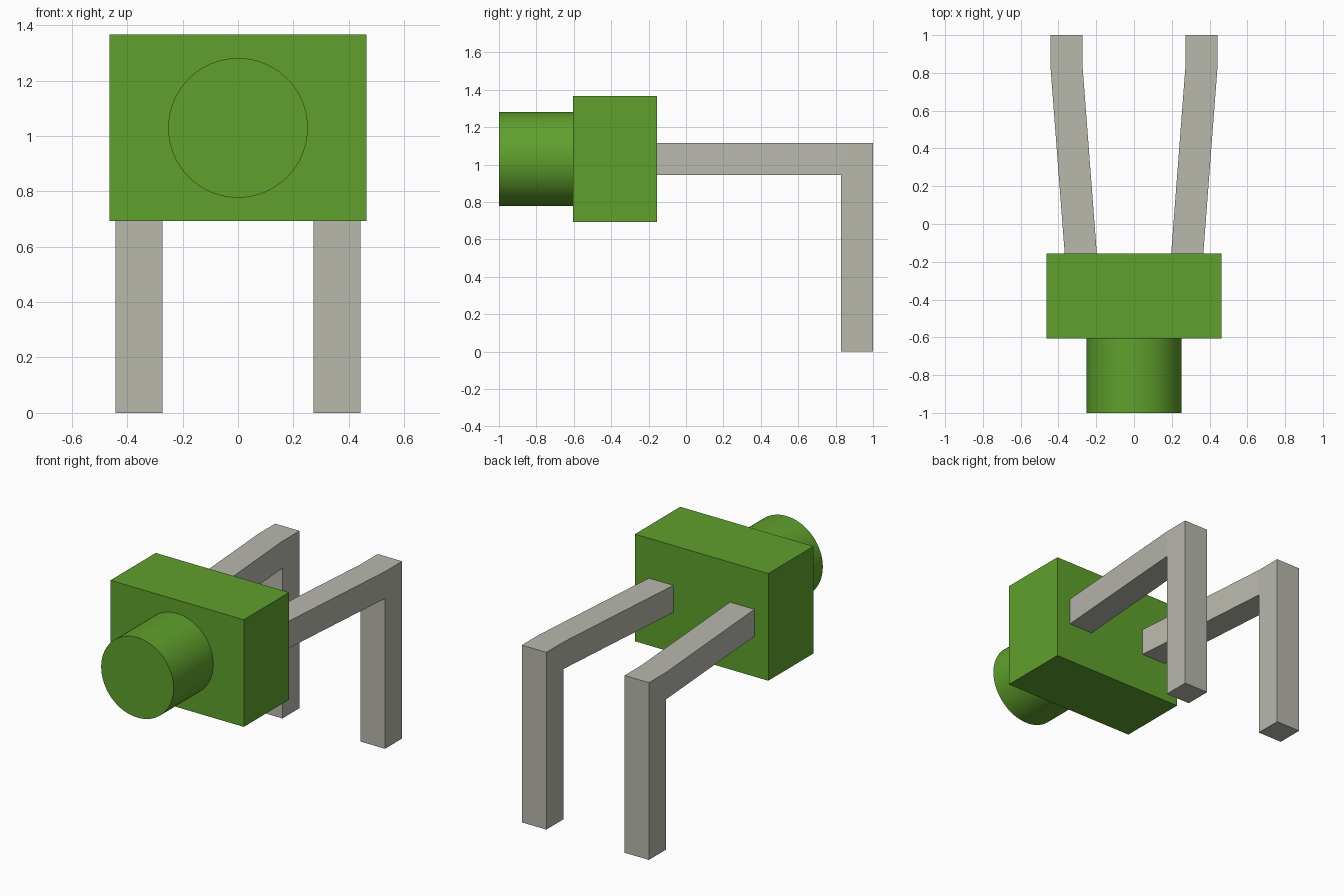
import bpy
import bmesh
from math import pi, radians
from mathutils import Matrix, Vector

cube = bpy.data.objects.get("Cube")
if cube:
    bpy.data.objects.remove(cube, do_unlink=True)


def make_material(name, rgb):
    mat = bpy.data.materials.new(name)
    mat.use_nodes = True
    mat.diffuse_color = (*rgb, 1)
    mat.node_tree.nodes["Principled BSDF"].inputs["Base Color"].default_value = (*rgb, 1)
    return mat


def make_object(name, bm, mat):
    bmesh.ops.recalc_face_normals(bm, faces=bm.faces)
    mesh = bpy.data.meshes.new(name)
    bm.to_mesh(mesh)
    bm.free()
    mesh.materials.append(mat)
    obj = bpy.data.objects.new(name, mesh)
    bpy.context.collection.objects.link(obj)
    return obj


def add_box(bm, low, high):
    low, high = Vector(low), Vector(high)
    place = Matrix.Translation((low + high) / 2) @ Matrix.Diagonal((*(high - low), 1))
    bmesh.ops.create_cube(bm, size=1, matrix=place)


def extrude_face(bm, direction, min_z, offset):
    """Pull out the face pointing along direction whose centre is above min_z."""
    bm.normal_update()
    face = next(f for f in bm.faces
                if f.normal.dot(Vector(direction)) > 0.9 and f.calc_center_median().z > min_z)
    new = bmesh.ops.extrude_discrete_faces(bm, faces=[face])["faces"][0]
    bmesh.ops.translate(bm, verts=new.verts, vec=offset)


green = make_material("leaf green", (0.117, 0.352, 0.026))
grey = make_material("warm grey", (0.479, 0.479, 0.423))

# Block-shaped body
bm = bmesh.new()
add_box(bm, (-0.464, -0.605, 0.692), (0.464, -0.155, 1.366))
make_object("body", bm, green)

# Round snout on the front of the body
bm = bmesh.new()
bmesh.ops.create_cone(bm, cap_ends=True, segments=64, radius1=0.252, radius2=0.252, depth=0.395,
                      matrix=Matrix.Translation((0, -0.8025, 1.029)) @ Matrix.Rotation(pi / 2, 4, "X"))
snout = make_object("snout", bm, green)
bpy.context.view_layer.objects.active = snout
snout.select_set(True)
bpy.ops.object.shade_smooth_by_angle(angle=radians(30))

# Bent legs: an upright post, a corner block and an arm slanting in to the body
for side, name in ((1, "left_leg"), (-1, "right_leg")):
    bm = bmesh.new()
    add_box(bm, (0.272, 0.83, 0), (0.442, 1, 0.945))
    extrude_face(bm, (0, 0, 1), 0.9, (0, 0, 0.17))
    extrude_face(bm, (0, -1, 0), 0.9, (-0.075, -0.985, 0))
    bmesh.ops.scale(bm, verts=bm.verts, vec=(side, 1, 1))
    make_object(name, bm, grey)
